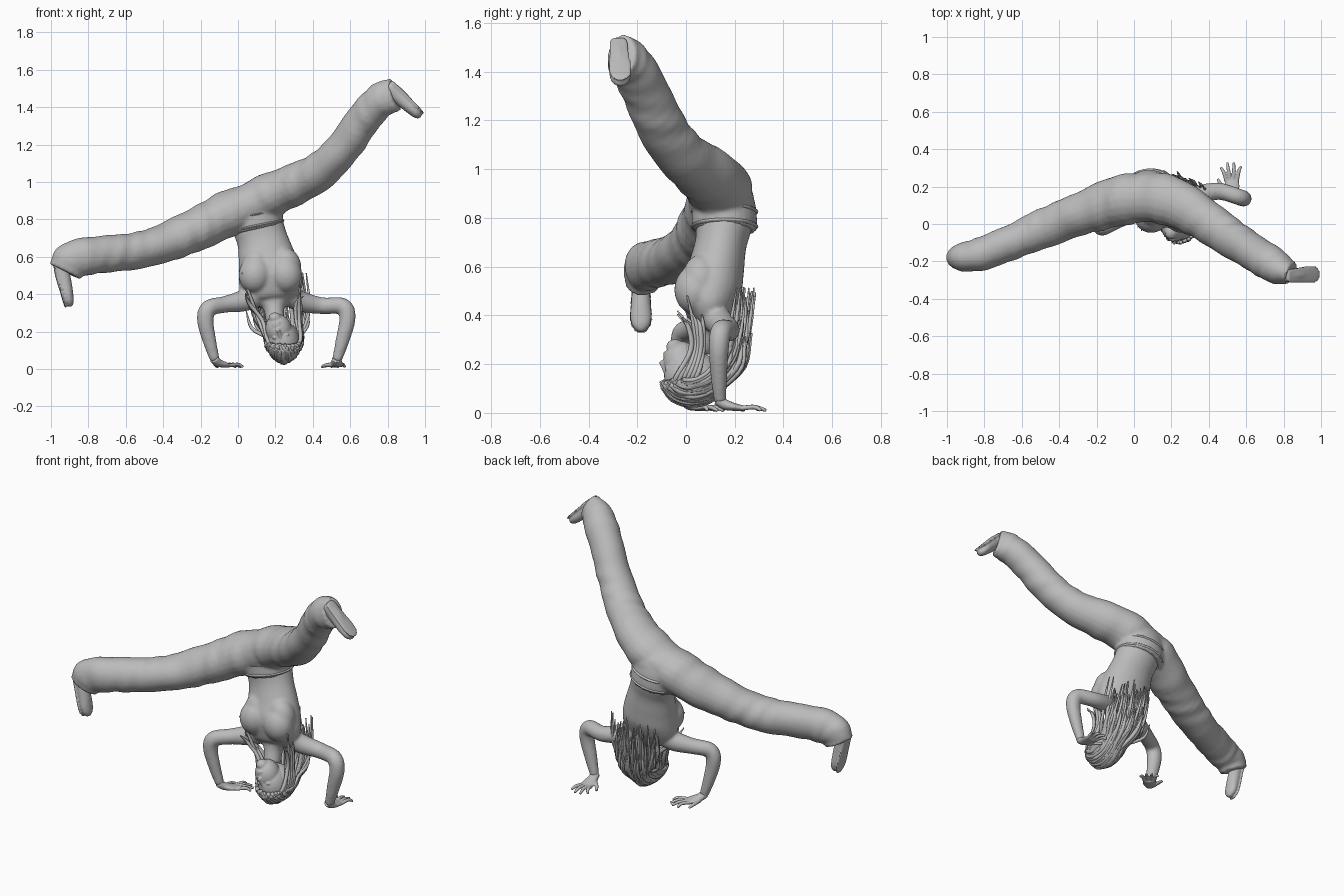
import bpy, bmesh, math, random
from mathutils import Vector, Matrix

random.seed(4)
cube = bpy.data.objects.get("Cube")
if cube:
    bpy.data.objects.remove(cube)

grey = bpy.data.materials.new("plain grey")
grey.use_nodes = True
COLOUR = (0.5, 0.5, 0.5, 1)
grey.diffuse_color = COLOUR
grey.node_tree.nodes["Principled BSDF"].inputs["Base Color"].default_value = COLOUR


def spline(points, steps):
    """Catmull-Rom samples through points holding x, y, z and two radii."""
    p = [Vector(q) for q in points]
    p = [p[0] * 2 - p[1]] + p + [p[-1] * 2 - p[-2]]
    out = []
    for i in range(1, len(p) - 2):
        a, b, c, d = p[i - 1:i + 3]
        for k in range(steps):
            t = k / steps
            out.append((b * 2 + (c - a) * t + (a * 2 - b * 5 + c * 4 - d) * t ** 2
                        + (b * 3 - a - c * 3 + d) * t ** 3) / 2)
    return out + [p[-2]]


def tube(bm, points, side=(0, 1, 0), sides=20, steps=6, ripple=0):
    """Closed elliptical tube; the first radius lies along side."""
    s = spline(points, steps)
    rings = []
    for i, q in enumerate(s):
        tangent = (s[min(i + 1, len(s) - 1)] - s[max(i - 1, 0)]).to_3d().normalized()
        u = Vector(side)
        u = (u - tangent * u.dot(tangent)).normalized()
        v = tangent.cross(u)
        ring = []
        for k in range(sides):
            a = math.tau * k / sides
            r = 1 + ripple * math.sin(i * 1.1 + 2 * math.sin(a + i * 0.3)) * math.sin(i * 0.37 + a)
            ring.append(bm.verts.new(q.to_3d() + r * (u * math.cos(a) * q[3] + v * math.sin(a) * q[4])))
        rings.append(ring)
    for r0, r1 in zip(rings, rings[1:]):
        for k in range(sides):
            j = (k + 1) % sides
            bm.faces.new((r0[k], r0[j], r1[j], r1[k]))
    bm.faces.new(rings[0][::-1])
    bm.faces.new(rings[-1])


def ball(bm, centre, size, tilt=0):
    m = Matrix.Translation(centre) @ Matrix.Rotation(tilt, 4, 'Y') @ Matrix.Diagonal((*size, 1))
    bmesh.ops.create_uvsphere(bm, u_segments=28, v_segments=18, radius=1, matrix=m)


def finish(bm, name, voxel=0, smooth=0):
    bmesh.ops.recalc_face_normals(bm, faces=bm.faces)
    mesh = bpy.data.meshes.new(name)
    for f in bm.faces:
        f.smooth = True
    bm.to_mesh(mesh)
    bm.free()
    mesh.materials.append(grey)
    ob = bpy.data.objects.new(name, mesh)
    bpy.context.collection.objects.link(ob)
    if voxel:
        fuse = ob.modifiers.new("fuse", 'REMESH')
        fuse.mode, fuse.voxel_size, fuse.use_smooth_shade = 'VOXEL', voxel, True
        soft = ob.modifiers.new("soften", 'SMOOTH')
        soft.factor, soft.iterations = 0.5, smooth


# Trousers: two loose legs fused to the hips
bm = bmesh.new()
tube(bm, [(0.12, .14, .9, .13, .11), (-.05, .13, .83, .135, .125), (-.2, .085, .755, .125, .115),
          (-.35, .03, .69, .11, .107), (-.5, -.03, .64, .105, .1), (-.65, -.095, .62, .095, .098),
          (-.8, -.155, .605, .09, .103), (-.89, -.175, .58, .082, .1), (-.925, -.18, .52, .07, .092)], ripple=.045)
tube(bm, [(.02, .14, .86, .13, .11), (.17, .13, .93, .135, .12), (.32, .06, .995, .122, .11),
          (.46, -.035, 1.075, .108, .1), (.58, -.115, 1.205, .1, .095), (.69, -.185, 1.36, .098, .092),
          (.77, -.235, 1.44, .088, .094), (.84, -.265, 1.465, .062, .092)], ripple=.045)
ball(bm, (.09, .15, .87), (.16, .13, .12), -.2)
tube(bm, [(.06, .15, .93, .12, .11), (.078, .155, .85, .15, .13), (.093, .158, .78, .151, .134),
          (.1, .158, .747, .147, .13)], (1, 0, .2), 28)
finish(bm, "trousers", .011, 4)

# Waistband with two raised seams
bm = bmesh.new()
for z, x in ((.765, .096), (.825, .084)):
    tube(bm, [(x - d * .2, .158, z + d, .155 - abs(d), .139 - abs(d)) for d in (-.008, 0, .008)],
         (1, 0, .2), 32, 3)
finish(bm, "waistband_seams")

# Shoes: ankle, body and flat sole
for name, heel, toe, out, ankle in (
        ("right_shoe", (-.966, -.185, .58), (-.908, -.185, .35), (-.97, 0, -.23), (-.89, -.18, .57)),
        ("left_shoe", (.81, -.278, 1.52), (.968, -.268, 1.364), (.7, 0, .72), (.77, -.25, 1.43))):
    heel, toe, out = Vector(heel), Vector(toe), Vector(out)
    bm = bmesh.new()
    for lift, thick, grow in ((0, 1, 0), (.027, .25, .004)):
        shape = []
        for t, w, h in ((-.03, .012, .012), (.03, .032, .032), (.3, .036, .04), (.6, .041, .037),
                        (.82, .044, .031), (.97, .036, .025), (1.06, .018, .014), (1.08, .006, .006)):
            p = heel.lerp(toe, t) + out * (lift - .008)
            shape.append((*p, w + grow, h * thick))
        tube(bm, shape, (0, 1, 0), 20, 4)
    tube(bm, [(*ankle, .045, .045), (*heel.lerp(toe, .25), .035, .035)], (0, 1, 0), 16, 3)
    finish(bm, name, .006, 2)

# Bare torso, neck and arms
bm = bmesh.new()
tube(bm, [(.085, .155, .84, .13, .115), (.105, .155, .77, .137, .115), (.13, .142, .69, .136, .106),
          (.152, .125, .6, .152, .115), (.17, .105, .51, .168, .125), (.18, .095, .43, .168, .105),
          (.188, .09, .37, .13, .078), (.192, .075, .33, .06, .055), (.2, .05, .25, .05, .05)], (1, 0, 0), 28)
for x, tilt in ((.092, .12), (.255, -.22)):
    ball(bm, (x, .035, .505), (.088, .083, .1), tilt)
    ball(bm, (x + .005, .06, .55), (.078, .075, .1), tilt)
tube(bm, [(.12, .09, .4, .06, .06), (.03, .07, .365, .055, .058), (-.07, .03, .345, .046, .045),
          (-.155, -.015, .325, .043, .045), (-.175, -.02, .26, .04, .045),
          (-.15, -.01, .14, .032, .036), (-.122, 0, .045, .025, .026)], (.3, 1, 0), 18)
tube(bm, [(.26, .11, .4, .06, .06), (.34, .15, .36, .055, .055), (.45, .175, .338, .046, .045),
          (.56, .145, .335, .044, .045), (.585, .135, .27, .042, .044),
          (.558, .135, .15, .034, .037), (.528, .14, .045, .025, .026)], (0, 1, .2), 18)
finish(bm, "torso_and_arms", .009, 7)


# Hands: flat palm, four fingers and a thumb in a plane on the ground
def hand(name, wrist, angle, thumb_side):
    bm = bmesh.new()

    def at(forward, across, z):
        c, s = math.cos(angle), math.sin(angle)
        return (wrist[0] + c * forward - s * across, wrist[1] + s * forward + c * across, z)
    across = (-math.sin(angle), math.cos(angle), 0)
    tube(bm, [(*at(-.01, 0, .055), .026, .024), (*at(.02, 0, .034), .03, .022),
              (*at(.06, 0, .024), .04, .016), (*at(.1, 0, .018), .036, .011)], across, 16)
    for k in range(4):
        o = k - 1.5
        reach = .192 - .012 * o * o
        tube(bm, [(*at(.085, o * .018, .019), .011, .01), (*at(.14, o * .027, .024), .01, .01),
                  (*at(reach, o * .036, .01), .007, .007)], across, 10, 4)
    t = thumb_side
    tube(bm, [(*at(.03, t * .02, .022), .014, .012), (*at(.07, t * .055, .02), .011, .011),
              (*at(.105, t * .075, .01), .008, .007)], across, 10, 4)
    finish(bm, name, .004, 2)


hand("right_hand", (-.122, 0), .85, 1)
hand("left_hand", (.528, .14), 1.63, 1)

# Head with simple features, upside down
bm = bmesh.new()
ball(bm, (.24, .01, .15), (.088, .1, .105), -.25)
ball(bm, (.218, -.02, .21), (.07, .073, .085), -.25)
ball(bm, (.198, -.045, .272), (.034, .036, .03))
ball(bm, (.215, -.097, .205), (.011, .014, .011))
tube(bm, [(.228, -.085, .165, .008, .008), (.216, -.097, .203, .01, .01)], (1, 0, 0), 10)
for z, r in ((.233, .008), (.244, .009)):
    ball(bm, (.207, -.084, z), (.022, .01, r * .7), -.25)
for x, z in ((.198, .168), (.26, .182)):
    ball(bm, (x, -.079, z), (.016, .009, .007), -.25)
finish(bm, "head", .005, 3)

# Hair: scalp cap and many tapered locks swept over the crown
bm = bmesh.new()
C = Vector((.245, .025, .147))
ball(bm, C + Vector((0, .012, 0)), (.094, .104, .104), -.25)
COUNT = 84
for i in range(COUNT):
    u = -.95 + 1.9 * i / (COUNT - 1)
    w = math.sqrt(1 - u * u)
    lock = []
    thick = random.uniform(.008, .012)
    start = random.uniform(.1, .45)
    for k in range(5):
        t = start + k * (2.6 - start) / 4
        lift = random.uniform(1.0, 1.06)
        lock.append((C.x + .1 * u * lift, C.y + .012 * k * abs(u) - .122 * w * math.cos(t) * lift,
                     C.z - .112 * w * math.sin(t) * lift + .015 * k * abs(u), thick, thick))
    # Free ends fan out behind the neck and shoulder blades
    top = random.uniform(.3, .52)
    end = Vector((.2 + .15 * u + random.uniform(-.03, .03),
                  .16 + .12 * w * random.uniform(.3, 1) + .1 * (top - .4), top))
    last = Vector(lock[-1][:3])
    mid = last.lerp(end, .5) + Vector((.03 * u, .035 * w, -.02))
    lock += [(*mid, thick, thick), (*end, .003, .003)]
    tube(bm, lock, (.8, .3, .5), 7, 4)
# Loose locks framing the face and falling over the chest
for side in (-1, 1):
    for k in range(6):
        f = k / 5
        j = random.uniform(-.015, .015)
        top = random.uniform(.38, .52)
        tube(bm, [(C.x + side * .05, -.07 + .05 * f, .095, .008, .008),
                  (C.x + side * (.088 + .01 * f), -.035 + .08 * f, .155, .011, .011),
                  (C.x - .02 + side * .1 + j, .02 + .05 * f, .26, .011, .011),
                  (.195 + side * (.13 + j), .01 + .06 * f, .35, .01, .01),
                  (.185 + side * (.15 - j), -.035 + .1 * f, top, .003, .003)], (.8, .3, .5), 7, 5)
finish(bm, "hair_locks")
